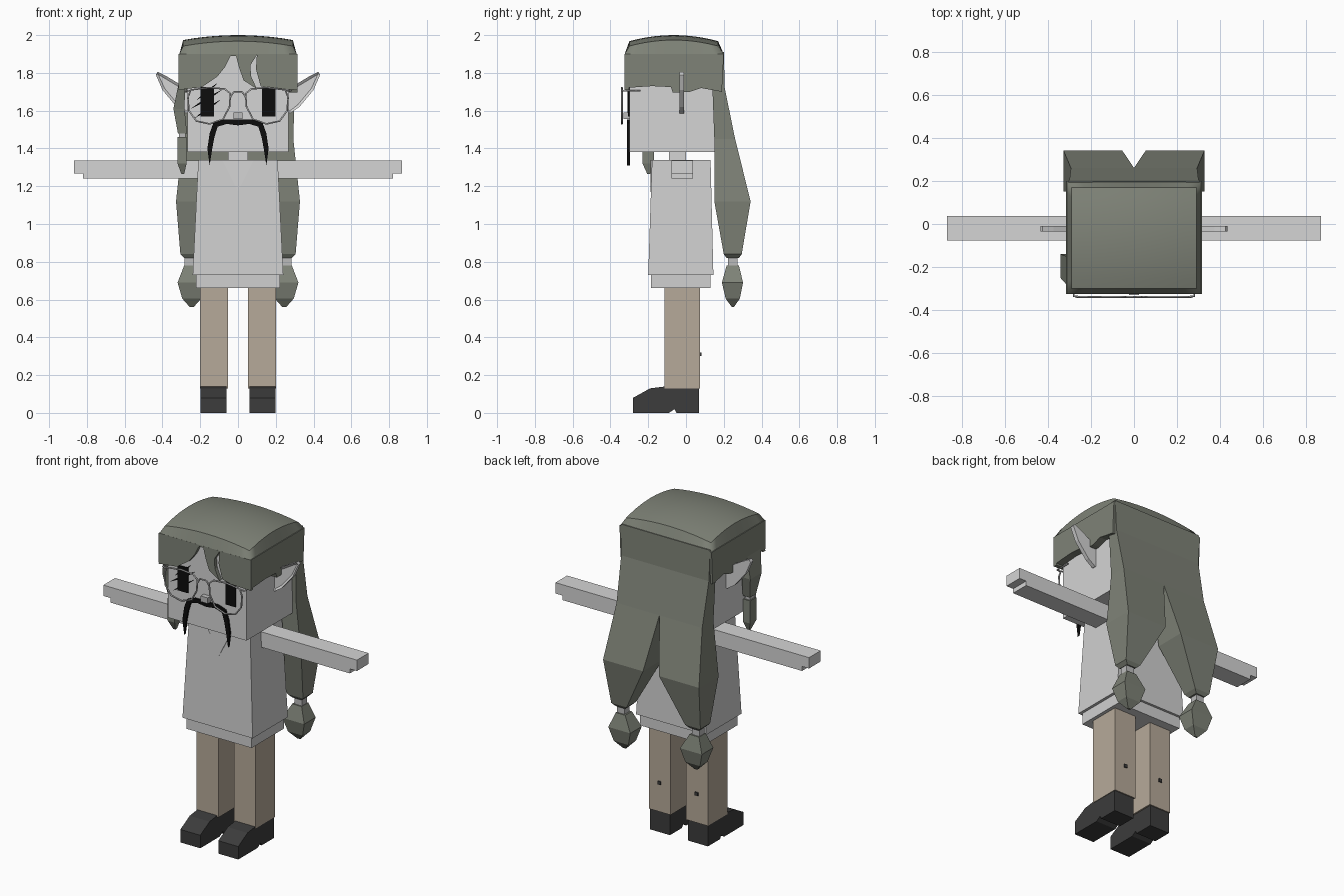
import bpy, bmesh
from mathutils import Vector

if "Cube" in bpy.data.objects:
    bpy.data.objects.remove(bpy.data.objects["Cube"], do_unlink=True)


def material(name, r, g, b):
    m = bpy.data.materials.new(name)
    m.use_nodes = True
    m.diffuse_color = (r, g, b, 1)
    m.node_tree.nodes["Principled BSDF"].inputs["Base Color"].default_value = (r, g, b, 1)
    return m


SKIN = material("pale skin", 0.66, 0.66, 0.66)
SHIRT = material("light shirt", 0.63, 0.63, 0.63)
HAIR = material("olive grey hair", 0.21, 0.225, 0.185)
TAN = material("tan trousers", 0.47, 0.40, 0.32)
SHOE = material("dark shoe", 0.045, 0.045, 0.045)
BLACK = material("black", 0.004, 0.004, 0.004)
METAL = material("pale metal", 0.5, 0.5, 0.5)


def finish(name, bm, mat):
    bmesh.ops.recalc_face_normals(bm, faces=bm.faces)
    me = bpy.data.meshes.new(name)
    bm.to_mesh(me)
    bm.free()
    me.materials.append(mat)
    ob = bpy.data.objects.new(name, me)
    bpy.context.collection.objects.link(ob)
    return ob


def loft(name, mat, rings, side=1):
    """Join rectangular rings (x0, x1, y0, y1, z) into a closed solid."""
    bm = bmesh.new()
    loops = []
    for x0, x1, y0, y1, z in rings:
        corners = ((x0, y0), (x1, y0), (x1, y1), (x0, y1))
        loops.append([bm.verts.new((x * side, y, z)) for x, y in corners])
    for a, b in zip(loops, loops[1:]):
        for i in range(4):
            j = (i + 1) % 4
            bm.faces.new((a[i], a[j], b[j], b[i]))
    bm.faces.new(loops[0])
    bm.faces.new(loops[-1])
    return finish(name, bm, mat)


def box(name, mat, x0, x1, y0, y1, z0, z1, side=1):
    return loft(name, mat, [(x0, x1, y0, y1, z0), (x0, x1, y0, y1, z1)], side)


def prism(name, mat, points, axis, lo, hi, side=1, inset=0):
    """Extrude an outline along x (points are y, z) or y (points are x, z)."""
    bm = bmesh.new()

    def place(p, d):
        return (d * side, p[0], p[1]) if axis == "x" else (p[0] * side, d, p[1])
    a = [bm.verts.new(place(p, lo)) for p in points]
    b = [bm.verts.new(place(p, hi)) for p in points]
    front = bm.faces.new(a)
    bm.faces.new(b)
    for i in range(len(a)):
        j = (i + 1) % len(a)
        bm.faces.new((a[i], a[j], b[j], b[i]))
    bmesh.ops.recalc_face_normals(bm, faces=bm.faces)
    if inset:
        bmesh.ops.inset_region(bm, faces=[front], thickness=inset, depth=-0.01)
    return finish(name, bm, mat)


def wire(name, mat, points, radius, side=1, closed=False):
    cu = bpy.data.curves.new(name, "CURVE")
    cu.dimensions = "3D"
    cu.bevel_depth = radius
    cu.bevel_resolution = 1
    sp = cu.splines.new("POLY")
    sp.points.add(len(points) - 1)
    for p, (x, y, z) in zip(sp.points, points):
        p.co = (x * side, y, z, 1)
    sp.use_cyclic_u = closed
    cu.materials.append(mat)
    ob = bpy.data.objects.new(name, cu)
    bpy.context.collection.objects.link(ob)


# Head, neck, nose
box("head", SKIN, -0.268, 0.268, -0.3, 0.15, 1.38, 1.91)
box("neck", SKIN, -0.052, 0.052, -0.09, 0.0, 1.31, 1.39)
box("nose", METAL, -0.024, 0.024, -0.33, -0.29, 1.555, 1.59)

# Tunic with hem and open collar
loft("tunic", SHIRT, [(-0.24, 0.24, -0.2, 0.145, 0.73), (-0.21, 0.21, -0.18, 0.13, 1.34)])
box("tunic_hem", SHIRT, -0.223, 0.223, -0.185, 0.13, 0.66, 0.74)
prism("collar", SKIN, [(-0.085, 1.338), (0, 1.17), (0.085, 1.338)], "y", -0.188, -0.18)

# Domed hair cap, flaring out at its lower rim
bm = bmesh.new()
bmesh.ops.create_grid(bm, x_segments=10, y_segments=10, size=1)
for f in bm.faces:
    f.smooth = True
rim = [e for e in bm.edges if e.is_boundary]
for v in bm.verts:
    u, w = v.co.x, v.co.y
    v.co = Vector((0.29 * u, -0.065 + 0.235 * w, 1.942 + 0.026 * (1 - u * u) + 0.032 * (1 - w * w)))
skirt = bmesh.ops.extrude_edge_only(bm, edges=rim)["geom"]
for v in (g for g in skirt if isinstance(g, bmesh.types.BMVert)):
    v.co = (v.co.x * 1.07, -0.0625 + (v.co.y + 0.065) * 1.115, 1.9)
for e in rim:
    e.smooth = False
finish("hair_cap", bm, HAIR)

# Fringe with two partings
fringe = [(-0.31, 1.9), (-0.315, 1.71), (-0.19, 1.725), (-0.11, 1.78), (-0.07, 1.83), (-0.04, 1.89),
          (-0.01, 1.89), (0.005, 1.83), (0.03, 1.76), (0.1, 1.715), (0.07, 1.78), (0.065, 1.84),
          (0.1, 1.895), (0.095, 1.82), (0.12, 1.73), (0.18, 1.715), (0.315, 1.71), (0.31, 1.9)]
prism("fringe", HAIR, fringe, "y", -0.325, -0.302)

side_panel = [(-0.325, 1.9), (-0.325, 1.72), (-0.18, 1.73), (-0.08, 1.725), (-0.07, 1.695),
              (0.02, 1.7), (0.08, 1.72), (0.19, 1.7), (0.2, 1.9)]
ear = [(0.25, 1.6), (0.275, 1.585), (0.325, 1.62), (0.4, 1.71), (0.435, 1.79), (0.425, 1.805),
       (0.375, 1.78), (0.3, 1.735), (0.25, 1.72)]
shoe = [(-0.28, 0), (-0.09, 0), (-0.06, 0.02), (-0.05, 0), (0.068, 0), (0.068, 0.135),
        (-0.11, 0.14), (-0.19, 0.13), (-0.28, 0.08)]
arm = [(0.2, 1.335), (0.2, 1.24), (0.82, 1.24), (0.82, 1.268), (0.868, 1.268), (0.868, 1.335)]
moustache = [(0, 1.553), (0.08, 1.553), (0.13, 1.535), (0.15, 1.48), (0.162, 1.4), (0.15, 1.31),
             (0.138, 1.39), (0.125, 1.46), (0.108, 1.515), (0.06, 1.53), (0, 1.522)]
lens = [(0.04, 1.69), (0.045, 1.62), (0.08, 1.555), (0.15, 1.53), (0.22, 1.545), (0.26, 1.6),
        (0.265, 1.67), (0.25, 1.71), (0.15, 1.722), (0.07, 1.715)]

# Everything that comes in pairs
for s, tag in ((1, "left"), (-1, "right")):
    # Hair: side panel, back tail, band and bobble
    prism(f"{tag}_hair_side", HAIR, side_panel, "x", 0.27, 0.315, s)
    loft(f"{tag}_back_hair", HAIR, [
        (0, 0.305, 0.13, 0.2, 1.91), (0, 0.3, 0.14, 0.205, 1.72), (0, 0.293, 0.15, 0.26, 1.45),
        (0.055, 0.328, 0.15, 0.342, 1.12), (0.2, 0.305, 0.2, 0.295, 0.84),
        (0.22, 0.285, 0.215, 0.28, 0.82)], s)
    box(f"{tag}_hair_band", METAL, 0.23, 0.282, 0.222, 0.272, 0.77, 0.825, s)
    loft(f"{tag}_hair_bobble", HAIR, [
        (0.22, 0.285, 0.215, 0.28, 0.78), (0.17, 0.32, 0.19, 0.302, 0.69),
        (0.195, 0.295, 0.21, 0.285, 0.605), (0.235, 0.255, 0.243, 0.253, 0.56)], s)
    # Pointed ear with recessed middle
    prism(f"{tag}_ear", SKIN, ear, "y", -0.035, -0.01, s, inset=0.014)
    # Face
    box(f"{tag}_eye", BLACK, 0.128, 0.198, -0.307, -0.299, 1.57, 1.725, s)
    prism(f"{tag}_moustache", BLACK, moustache, "y", -0.312, -0.296, s)
    # Glasses
    wire(f"{tag}_lens_rim", METAL, [(x, -0.339, z) for x, z in lens], 0.005, s, True)
    wire(f"{tag}_glasses_temple", METAL,
         [(0.255, -0.339, 1.705), (0.28, -0.335, 1.705), (0.28, -0.24, 1.705)], 0.005, s)
    # Limbs
    prism(f"{tag}_arm", SKIN, arm, "y", -0.077, 0.037, s)
    box(f"{tag}_leg", TAN, 0.053, 0.202, -0.115, 0.075, 0.13, 0.68, s)
    box(f"{tag}_leg_button", SHOE, 0.117, 0.137, 0.074, 0.082, 0.3, 0.32, s)
    prism(f"{tag}_shoe", SHOE, shoe, "x", 0.062, 0.198, s)

wire("glasses_bridge", METAL, [(-0.041, -0.339, 1.67), (-0.022, -0.339, 1.7),
                               (0.022, -0.339, 1.7), (0.041, -0.339, 1.67)], 0.005)

# Slashes across the right eye
for i, (x0, z0, x1, z1) in enumerate([(-0.22, 1.655, -0.11, 1.745), (-0.25, 1.61, -0.085, 1.71),
                                      (-0.23, 1.56, -0.09, 1.66)]):
    mx, mz = (x0 + x1) / 2, (z0 + z1) / 2
    prism(f"eye_slash_{i + 1}", BLACK, [(x0, z0), (mx, mz - 0.01), (x1, z1), (mx, mz + 0.01)],
          "y", -0.309, -0.3)

# Tied lock hanging by the right cheek
loft("cheek_lock", HAIR, [(-0.315, -0.28, -0.28, -0.15, 1.74), (-0.342, -0.283, -0.25, -0.14, 1.61),
                          (-0.318, -0.27, -0.23, -0.17, 1.48)])
box("cheek_lock_band", METAL, -0.312, -0.278, -0.222, -0.178, 1.455, 1.485)
loft("cheek_lock_tip", HAIR, [(-0.32, -0.272, -0.23, -0.17, 1.46), (-0.32, -0.272, -0.23, -0.17, 1.32),
                              (-0.3, -0.285, -0.205, -0.19, 1.265)])
